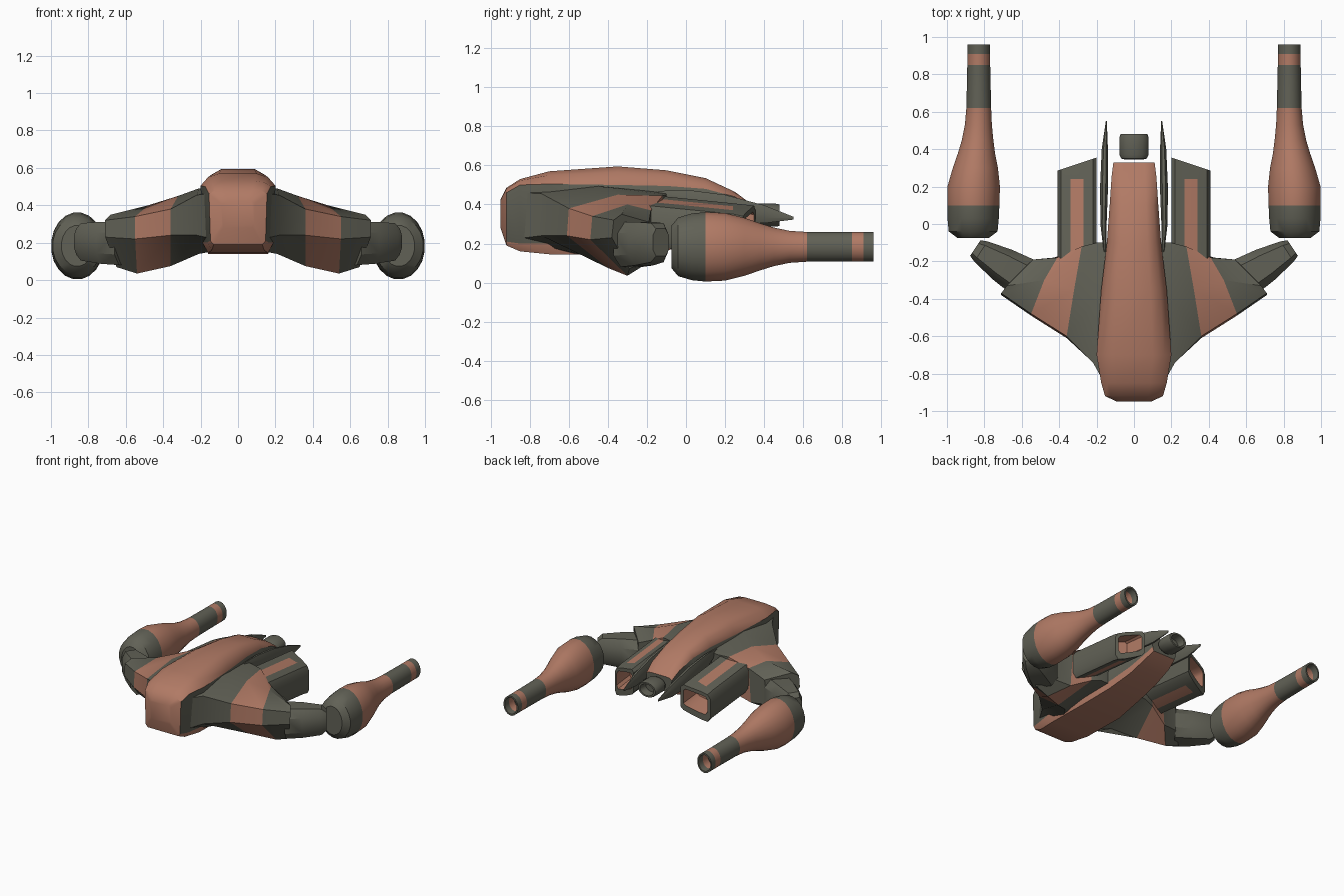
import bpy
import bmesh
import math
from mathutils import Vector

old = bpy.data.objects.get("Cube")
if old:
    bpy.data.objects.remove(old, do_unlink=True)


def material(name, rgb):
    m = bpy.data.materials.new(name)
    m.use_nodes = True
    m.diffuse_color = (*rgb, 1)
    m.node_tree.nodes["Principled BSDF"].inputs["Base Color"].default_value = (*rgb, 1)
    return m


MATS = [material("dark_olive_grey", (0.12, 0.12, 0.093)),
        material("dusty_terracotta", (0.44, 0.195, 0.13))]
GREY, CLAY = 0, 1


def loft(name, rings, paint, caps=(GREY, GREY), mirrored=True, angle=35):
    """Skin a row of equal rings; paint(band, side) gives each face its colour."""
    bm = bmesh.new()
    rows = [[bm.verts.new(p) for p in ring] for ring in rings]
    n = len(rows[0])
    for i in range(len(rows) - 1):
        for j in range(n):
            k = (j + 1) % n
            f = bm.faces.new((rows[i][j], rows[i][k], rows[i + 1][k], rows[i + 1][j]))
            f.material_index = paint(i, j)
    bm.faces.new(rows[0]).material_index = caps[0]
    bm.faces.new(rows[-1]).material_index = caps[1]
    bmesh.ops.recalc_face_normals(bm, faces=bm.faces[:])
    mesh = bpy.data.meshes.new(name)
    bm.to_mesh(mesh)
    bm.free()
    for m in MATS:
        mesh.materials.append(m)
    ob = bpy.data.objects.new(name, mesh)
    bpy.context.collection.objects.link(ob)
    bpy.ops.object.select_all(action='DESELECT')
    ob.select_set(True)
    bpy.context.view_layer.objects.active = ob
    bpy.ops.object.shade_smooth_by_angle(angle=math.radians(angle))
    if mirrored:
        ob.modifiers.new("mirror", 'MIRROR').use_mirror_merge = False
    return ob


def oval(x, y, z, hx, hz, n=20):
    turn = [2 * math.pi * (i + 0.5) / n for i in range(n)]
    return [(x + hx * math.cos(a), y, z + hz * math.sin(a)) for a in turn]


# Central hull: y, half width, top, shoulder, lower side, keel, keel half width
hull = [(-.95, .09, .43, .41, .30, .28, .08), (-.92, .155, .49, .46, .21, .19, .13),
        (-.85, .175, .535, .50, .20, .16, .14), (-.70, .20, .575, .505, .20, .145, .16),
        (-.35, .175, .60, .50, .20, .14, .16), (-.10, .145, .58, .495, .22, .165, .135),
        (.10, .13, .54, .48, .25, .20, .12), (.25, .12, .47, .44, .29, .25, .11),
        (.33, .11, .41, .39, .32, .29, .095)]
rings = []
for y, w, top, side, low, keel, kw in hull:
    half = [(.5 * w, top - .005), (.8 * w, top - .35 * (top - side)), (w, side),
            (.95 * w, low), (kw, keel)]
    rings.append([(x, y, z) for x, z in half] + [(-x, y, z) for x, z in reversed(half)])
loft("hull", rings, lambda i, j: GREY if i > 0 and j in (2, 6) else CLAY, (CLAY, GREY), False)

# Wings: upper front, lower front, belly, lower rear, upper rear, crown
wing = [
    [(.13, -.90, .465), (.13, -.90, .22), (.13, -.62, .155), (.13, -.12, .21), (.13, -.10, .46), (.13, -.50, .50)],
    [(.22, -.74, .455), (.22, -.74, .24), (.21, -.50, .14), (.20, -.12, .21), (.20, -.10, .45), (.21, -.42, .49)],
    [(.36, -.60, .38), (.36, -.61, .24), (.36, -.40, .075), (.28, -.13, .185), (.28, -.12, .445), (.32, -.35, .45)],
    [(.55, -.48, .34), (.55, -.49, .22), (.54, -.30, .035), (.43, -.18, .11), (.41, -.18, .37), (.48, -.30, .40)],
    [(.71, -.37, .32), (.71, -.38, .23), (.65, -.29, .07), (.56, -.20, .12), (.54, -.19, .31), (.68, -.33, .35)]]
loft("wings", wing, lambda i, j: CLAY if i == 2 else GREY)

# Arms reaching out and back towards the gun pods
start, end = Vector((.60, -.28, .195)), Vector((.83, -.14, .205))
across = Vector((-.55, .83, 0))
rings = []
for t, hw, hz in ((0, .11, .115), (.45, .095, .112), (.95, .065, .10), (1.08, .05, .07)):
    c = start.lerp(end, t)
    shape = [(1, .5), (.6, 1), (-.6, 1), (-1, .5), (-1, -.5), (-.6, -1), (.6, -1), (1, -.5)]
    rings.append([c + across * hw * u + Vector((0, 0, hz * v)) for u, v in shape])
loft("arms", rings, lambda i, j: GREY)

# Gun pods with hollow barrels: y, centre x, half width, half height, colour of next band
pod = [(-.075, .86, .085, .11, GREY), (-.04, .86, .132, .152, GREY), (.03, .86, .139, .173, GREY),
       (.10, .859, .141, .18, CLAY), (.20, .857, .142, .175, CLAY), (.30, .848, .122, .15, CLAY),
       (.38, .842, .10, .122, CLAY), (.45, .836, .085, .10, CLAY), (.53, .832, .073, .083, CLAY),
       (.62, .83, .067, .077, GREY), (.85, .83, .062, .076, CLAY), (.91, .83, .062, .076, GREY),
       (.96, .83, .062, .076, GREY), (.96, .83, .051, .063, GREY), (.91, .83, .049, .06, CLAY),
       (.85, .83, .047, .058, GREY)]
loft("gun_pods", [oval(x, y, .183, hx, hz) for y, x, hx, hz, c in pod],
     lambda i, j: pod[i][4])

# Engine boxes, tilted like the wings, with striped panels and a recessed slanted outlet
outline = [(.22, .42), (.27, .405), (.34, .385), (.39, .365), (.41, .33), (.41, .19),
           (.39, .155), (.34, .17), (.27, .20), (.22, .225), (.20, .25), (.20, .40)]


def engine_ring(y, slant, wide=1, high=1):
    pts = []
    for x, z in outline:
        middle = .318 - .2 * (x - .305)
        px = .305 + (x - .305) * wide
        pz = middle + (z - middle) * high - .2 * (px - x)
        pts.append((px, y - slant * (px - .2), pz + .01 - .1 * y))
    return pts


rings = [engine_ring(-.2, 0), engine_ring(.24, 0), engine_ring(.355, .33),
         engine_ring(.355, .33, .8, .65), engine_ring(.20, .33, .75, .6)]
loft("engine_boxes", rings,
     lambda i, j: CLAY if i == 3 or (i == 0 and j in (1, 7)) else GREY, (GREY, CLAY))

# Leaf shaped tail fins: y, centre x, half width, centre z, half height
fins = [(-.15, .155, .008, .45, .02), (0, .163, .018, .42, .06), (.20, .16, .023, .385, .07),
        (.40, .156, .018, .35, .05), (.55, .148, .003, .33, .008)]
loft("tail_fins", [oval(x, y, z, hx, hz, 8) for y, x, hx, z, hz in fins],
     lambda i, j: GREY)

# Rear nozzle just behind the hull
nozzle = [(.345, .05, .035), (.35, .07, .052), (.37, .08, .06), (.46, .08, .06),
          (.48, .074, .056), (.48, .058, .044), (.42, .05, .038)]
loft("rear_nozzle", [oval(0, y, .345, hx, hz, 16) for y, hx, hz in nozzle],
     lambda i, j: GREY, mirrored=False)
